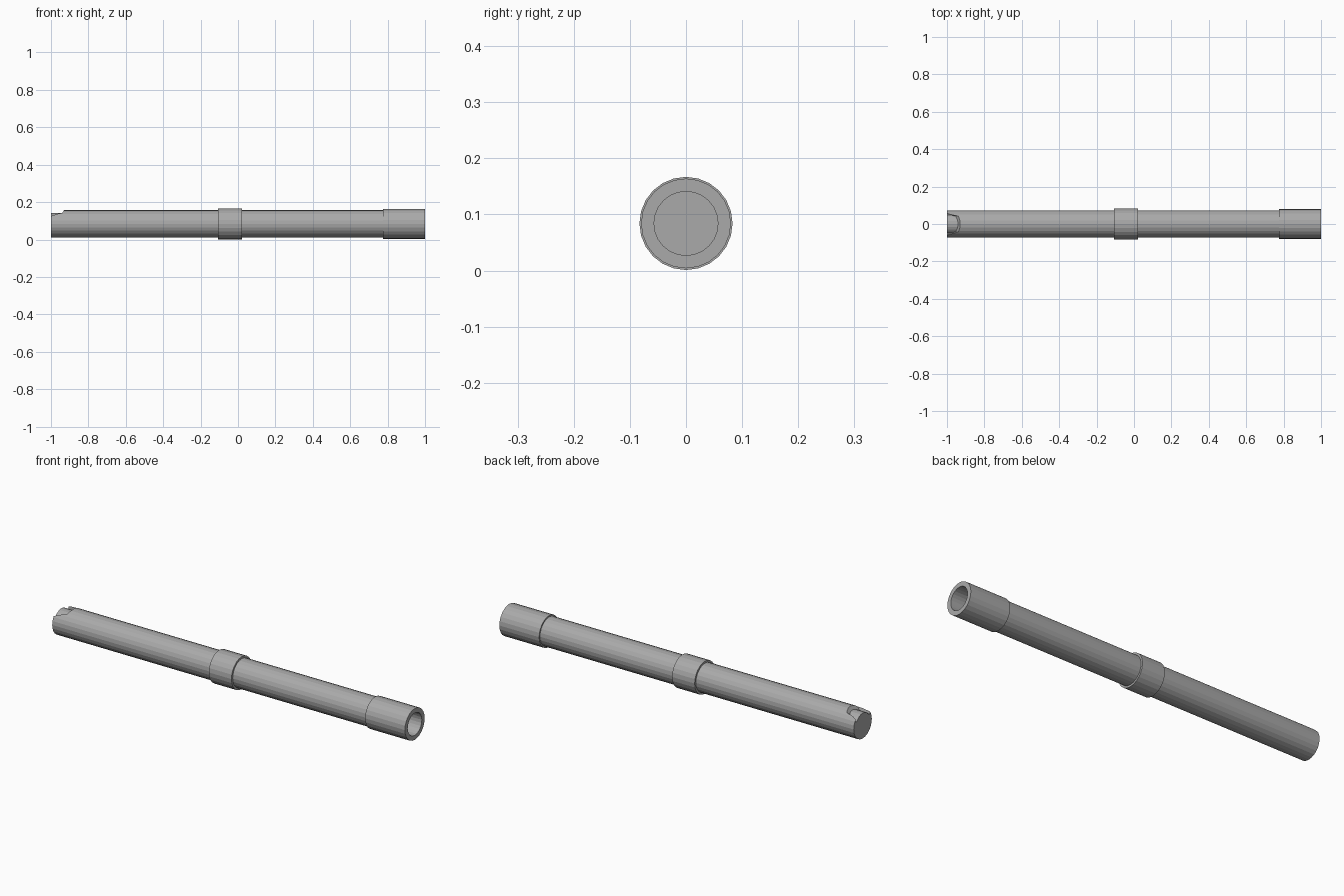
import bpy, bmesh, math

old = bpy.data.objects.get("Cube")
if old:
    bpy.data.objects.remove(old)

SIDES = 24
AXIS_Z = 0.084
BORE, TUBE, COLLAR, RING = 0.057, 0.073, 0.08, 0.083

grey = bpy.data.materials.new("plain grey")
grey.use_nodes = True
colour = (0.4, 0.4, 0.4, 1)
grey.diffuse_color = colour
grey.node_tree.nodes["Principled BSDF"].inputs["Base Color"].default_value = colour


def make_object(name, bm):
    bmesh.ops.recalc_face_normals(bm, faces=bm.faces)
    mesh = bpy.data.meshes.new(name)
    bm.to_mesh(mesh)
    bm.free()
    mesh.materials.append(grey)
    obj = bpy.data.objects.new(name, mesh)
    bpy.context.collection.objects.link(obj)
    return obj


def sleeve(name, x0, x1, inner, outer):
    """Hollow cylinder along x, from a rectangular section."""
    bm = bmesh.new()
    section = [(x0, inner), (x0, outer), (x1, outer), (x1, inner)]
    rings = []
    for i in range(SIDES):
        a = math.tau * i / SIDES
        rings.append([bm.verts.new((x, r * math.cos(a), AXIS_Z + r * math.sin(a)))
                      for x, r in section])
    for i, ring in enumerate(rings):
        after = rings[(i + 1) % SIDES]
        for j in range(4):
            k = (j + 1) % 4
            bm.faces.new((ring[j], ring[k], after[k], after[j]))
    return make_object(name, bm)


def rod(name, x0, x1, radius):
    """Solid cylinder along x."""
    bm = bmesh.new()
    ends = []
    for x in (x0, x1):
        ends.append([bm.verts.new((x, radius * math.cos(math.tau * i / SIDES),
                                   AXIS_Z + radius * math.sin(math.tau * i / SIDES)))
                     for i in range(SIDES)])
        bm.faces.new(ends[-1])
    for i in range(SIDES):
        k = (i + 1) % SIDES
        bm.faces.new((ends[0][i], ends[0][k], ends[1][k], ends[1][i]))
    return make_object(name, bm)


# Main tube, end collar and middle ring
body = sleeve("body_tube", -1, 0.775, BORE, TUBE)
sleeve("end_collar", 0.775, 1, BORE, COLLAR)
sleeve("middle_ring", -0.107, 0.021, TUBE - 0.002, RING)

# Plug that closes the slotted end
rod("end_plug", -1, -0.88, BORE)

# Tapered slot in the top of the tube, with a sloping inner end
bm = bmesh.new()
layers = []
for z, x_end in ((0.115, -0.96), (0.17, -0.92)):
    layers.append([bm.verts.new((x, y, z)) for x, y in
                   ((-1.02, -0.065), (x_end, -0.042), (x_end, 0.042), (-1.02, 0.065))])
    bm.faces.new(layers[-1])
for i in range(4):
    k = (i + 1) % 4
    bm.faces.new((layers[0][i], layers[0][k], layers[1][k], layers[1][i]))
cutter = make_object("slot_cutter", bm)
cutter.hide_render = True

cut = body.modifiers.new("slot", 'BOOLEAN')
cut.operation = 'DIFFERENCE'
cut.solver = 'EXACT'
cut.object = cutter
bpy.context.view_layer.update()
result = bpy.data.meshes.new_from_object(
    body.evaluated_get(bpy.context.evaluated_depsgraph_get()))
body.modifiers.clear()
body.data = result
bpy.data.objects.remove(cutter)
